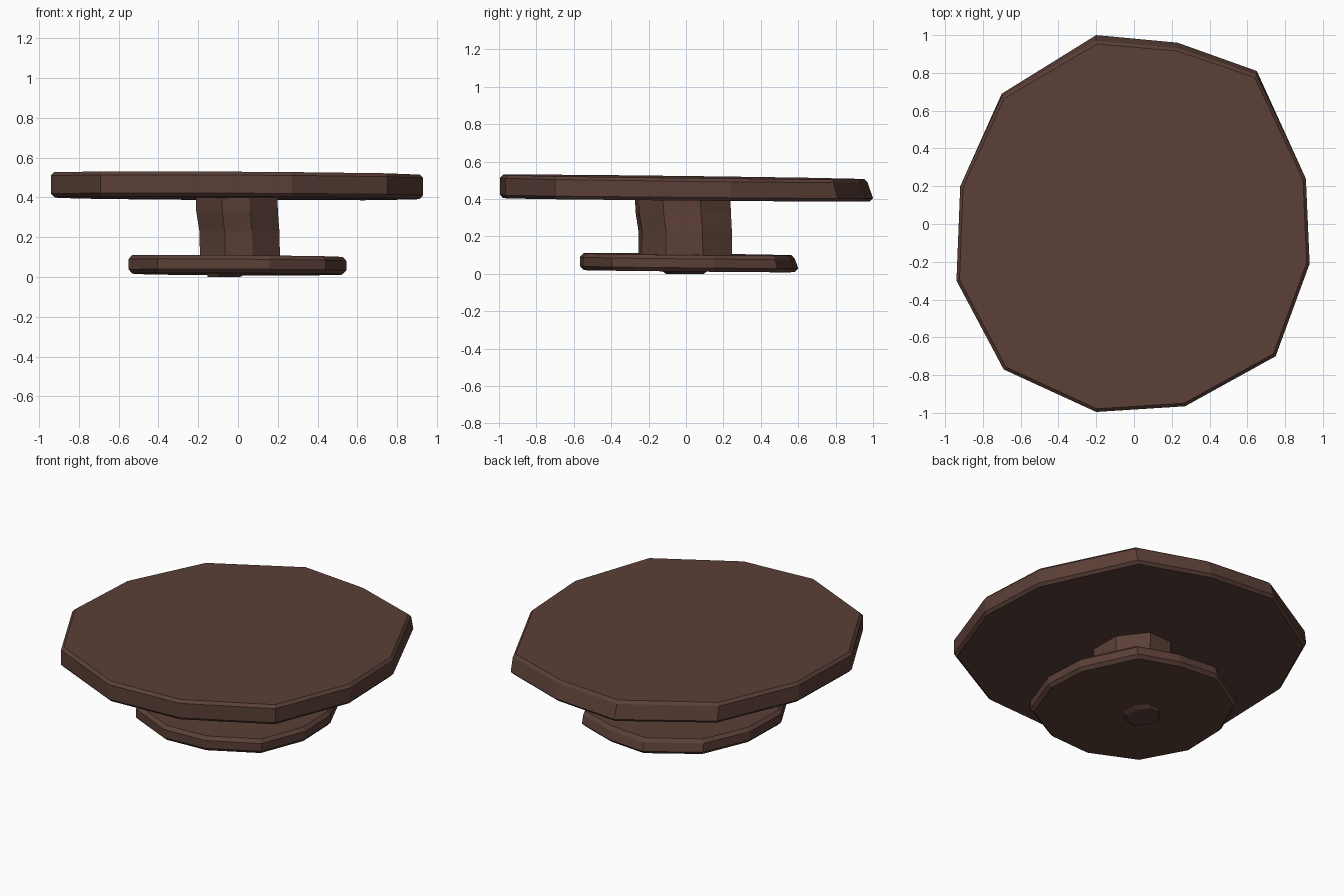
import bpy, bmesh

if "Cube" in bpy.data.objects:
    bpy.data.objects.remove(bpy.data.objects["Cube"])

wood = bpy.data.materials.new("dark_brown_wood")
wood.diffuse_color = (0.105, 0.05, 0.038, 1)
wood.use_nodes = True
wood.node_tree.nodes["Principled BSDF"].inputs["Base Color"].default_value = wood.diffuse_color

# Hand-cut, slightly uneven twelve-sided outline shared by both discs
OUTLINE = [(-0.20, 1.0), (-0.70, 0.69), (-0.92, 0.20), (-0.94, -0.30),
           (-0.69, -0.77), (-0.20, -0.995), (0.27, -0.965), (0.75, -0.70),
           (0.93, -0.21), (0.91, 0.24), (0.65, 0.81), (0.23, 0.96)]


def loft(name, rings):
    """Skin equal-length rings, bottom to top, and cap both ends."""
    bm = bmesh.new()
    loops = [[bm.verts.new(p) for p in ring] for ring in rings]
    n = len(loops[0])
    for a, b in zip(loops, loops[1:]):
        for i in range(n):
            j = (i + 1) % n
            bm.faces.new((a[i], a[j], b[j], b[i]))
    bm.faces.new(loops[0][::-1])
    bm.faces.new(loops[-1])
    bmesh.ops.recalc_face_normals(bm, faces=bm.faces)
    mesh = bpy.data.meshes.new(name)
    bm.to_mesh(mesh)
    bm.free()
    mesh.materials.append(wood)
    obj = bpy.data.objects.new(name, mesh)
    bpy.context.collection.objects.link(obj)
    return obj


def disc(name, scale, shift_y, bottom, top, bevel):
    """Tilted slab; bottom and top are planes given as (height, x slope, y slope)."""
    rings = []
    for plane, inset, lift in ((bottom, bevel, 0), (bottom, 0, bevel),
                               (top, 0, -bevel), (top, bevel, 0)):
        ring = []
        for x, y in OUTLINE:
            # the back rim leans in towards the top
            lean = 0.03 * max(0, y - 0.4) / 0.6 if plane is top else 0
            s = scale - inset
            px, py = x * s, (y - lean) * s + shift_y
            ring.append((px, py, plane[0] + plane[1] * px + plane[2] * py + lift))
        rings.append(ring)
    return loft(name, rings)


# Table top and foot
disc("table_top", 1.0, 0, (0.395, -0.004, -0.009), (0.517, -0.006, -0.012), 0.017)
disc("foot", 0.585, 0.015, (0.014, -0.004, -0.010), (0.104, -0.008, -0.010), 0.020)

# Eight-sided pedestal with a slight kink, its tip just showing below the foot
SECTION = [(-0.08, -0.27), (0.06, -0.25), (0.20, -0.12), (0.20, 0.08),
           (0.08, 0.24), (-0.08, 0.23), (-0.21, 0.10), (-0.21, -0.12)]
rings = []
for z, scale, dx, dy in ((0.0, 0.4, -0.07, 0.0), (0.03, 0.55, -0.04, 0.0),
                         (0.09, 0.98, 0.015, 0.012), (0.23, 0.98, 0.012, 0.01),
                         (0.33, 1.0, 0.0, 0.0), (0.44, 1.0, -0.002, -0.004)):
    rings.append([(x * scale + dx, y * scale + dy, z) for x, y in SECTION])
loft("pedestal", rings)
